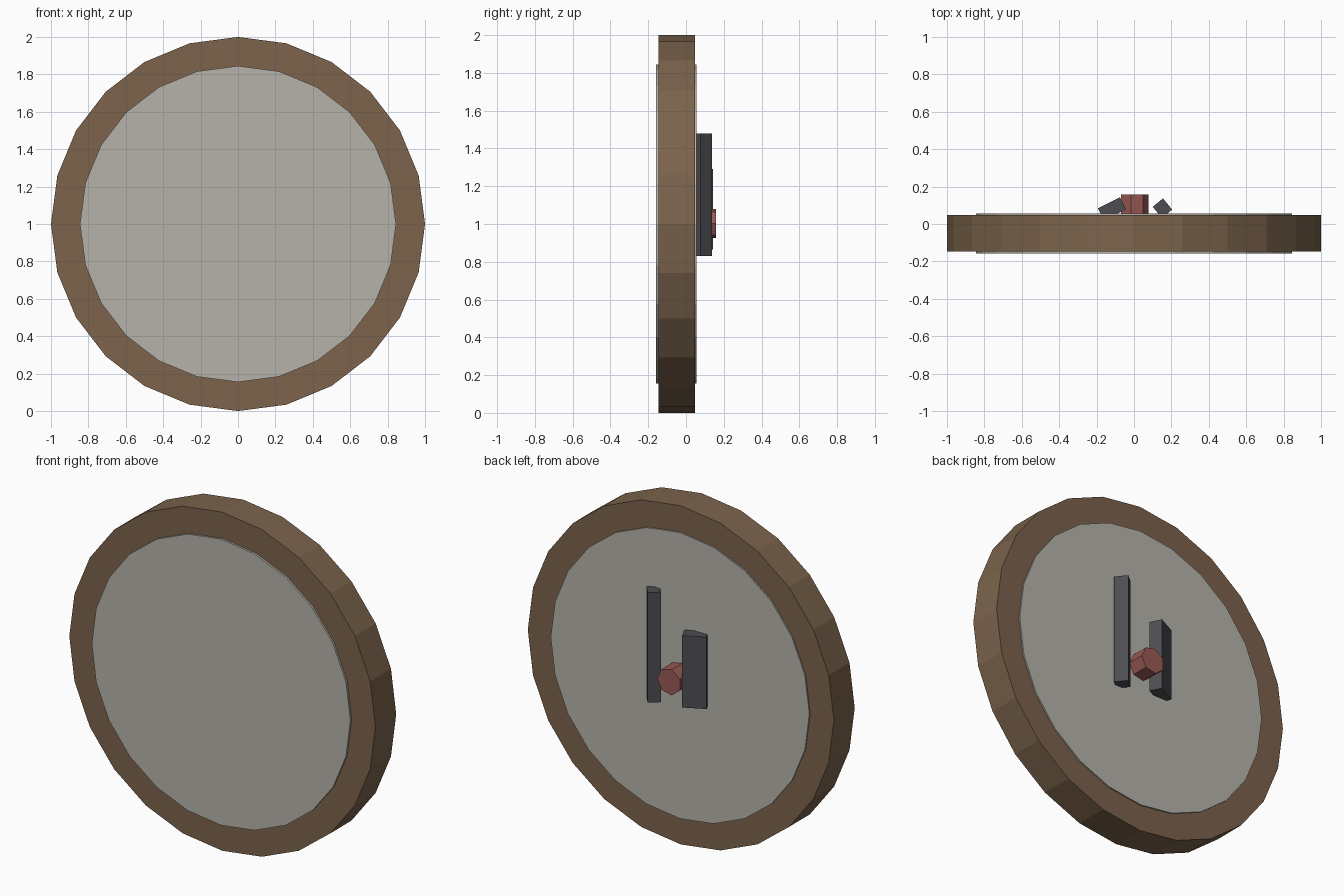
import bpy
from math import pi
from mathutils import Vector

if "Cube" in bpy.data.objects:
    bpy.data.objects.remove(bpy.data.objects["Cube"])


def paint(obj, name, color):
    mat = bpy.data.materials.get(name) or bpy.data.materials.new(name)
    mat.diffuse_color = (*color, 1)
    mat.use_nodes = True
    mat.node_tree.nodes["Principled BSDF"].inputs["Base Color"].default_value = mat.diffuse_color
    obj.data.materials.append(mat)


def disc(name, sides, radius, y0, y1, z, mat, color):
    """Flat-shaded cylinder along y with one corner on the +x axis."""
    bpy.ops.mesh.primitive_cylinder_add(
        vertices=sides, radius=radius, depth=y1 - y0,
        location=(0, (y0 + y1) / 2, z), rotation=(pi / 2, 0, 0))
    obj = bpy.context.object
    obj.name = name
    # the primitive starts at +y, so turn its mesh to start at +x
    obj.rotation_euler = (pi / 2, pi / 2, 0)
    paint(obj, mat, color)
    return obj


def hand(name, corner, side_a, side_b, z0, z1):
    """Upright bar: rectangular section from an outer corner and two edges."""
    c, a, b = Vector(corner), Vector(side_a), Vector(side_b)
    section = [c, c + a, c + a + b, c + b]
    verts = [(p.x, p.y, z) for z in (z0, z1) for p in section]
    faces = [(3, 2, 1, 0), (4, 5, 6, 7)]
    faces += [(i, (i + 1) % 4, (i + 1) % 4 + 4, i + 4) for i in range(4)]
    mesh = bpy.data.meshes.new(name)
    mesh.from_pydata(verts, [], faces)
    obj = bpy.data.objects.new(name, mesh)
    bpy.context.collection.objects.link(obj)
    paint(obj, "dark_metal", (0.075, 0.075, 0.085))


# Wooden rim and pale dial, proud of the rim on both sides
disc("rim", 24, 1.0, -0.146, 0.048, 1.0, "wood", (0.2, 0.125, 0.072))
disc("dial", 24, 0.845, -0.158, 0.056, 1.0, "dial", (0.47, 0.45, 0.41))

# Seven-sided hub
disc("hub", 7, 0.078, 0.0, 0.158, 1.003, "red", (0.32, 0.1, 0.09))

# Clock hands, twisted and half sunk into the dial
hand("minute_hand", (0.155, 0.137), (-0.055, -0.045), (0.049, -0.06), 0.83, 1.48)
hand("hour_hand", (-0.075, 0.143), (-0.118, -0.059), (0.032, -0.064), 0.865, 1.29)
